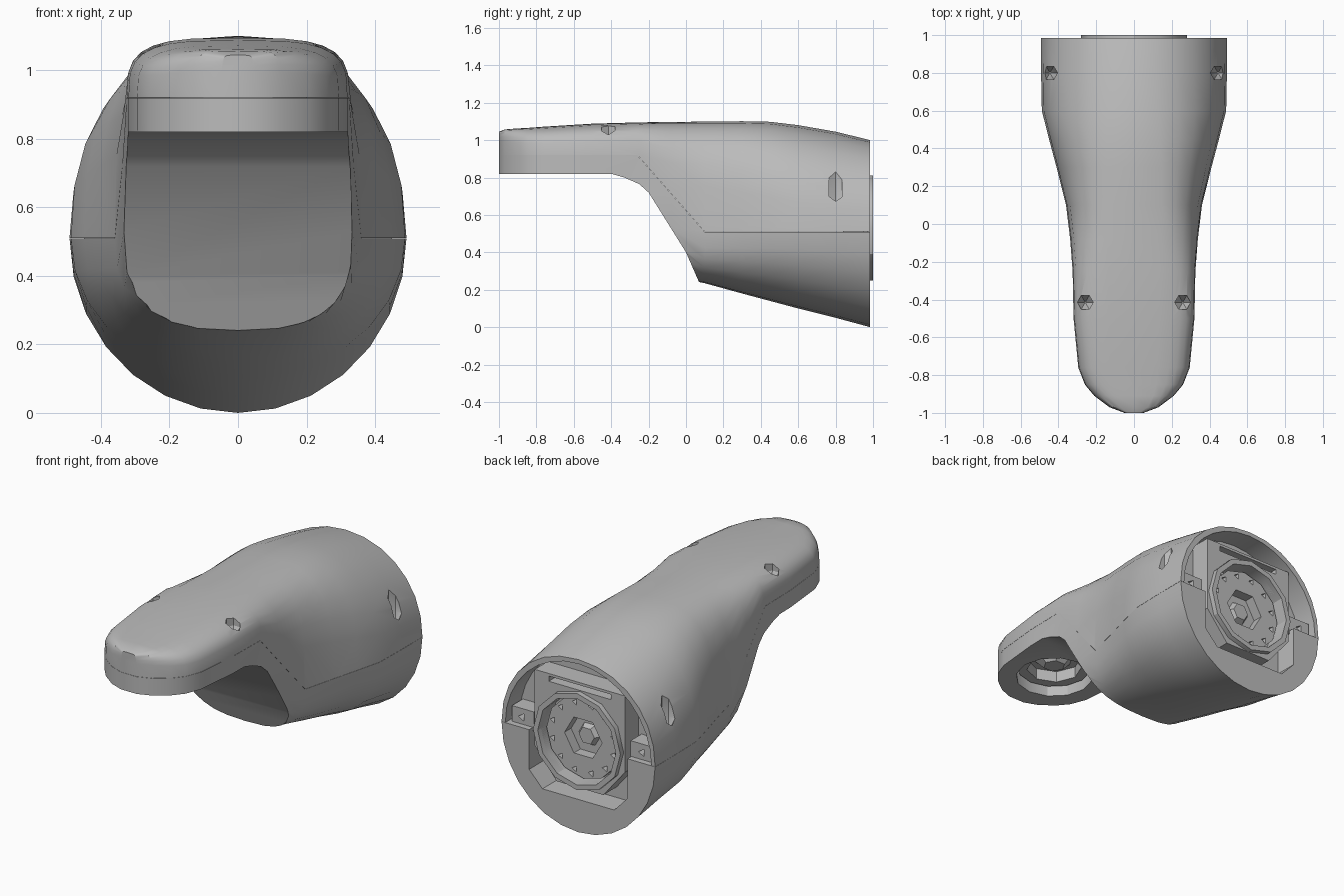
import bpy
import bmesh
import math

if "Cube" in bpy.data.objects:
    bpy.data.objects.remove(bpy.data.objects["Cube"], do_unlink=True)

GREY = (0.5, 0.5, 0.5, 1.0)
mat = bpy.data.materials.new("plain grey")
mat.use_nodes = True
mat.diffuse_color = GREY
bsdf = next(n for n in mat.node_tree.nodes if n.type == 'BSDF_PRINCIPLED')
bsdf.inputs["Base Color"].default_value = GREY
bsdf.inputs["Roughness"].default_value = 0.6


def loft(name, rings):
    """Closed body through equal-length rings of points."""
    bm = bmesh.new()
    loops = [[bm.verts.new(p) for p in ring] for ring in rings]
    n = len(loops[0])
    for a, b in zip(loops, loops[1:]):
        for i in range(n):
            j = (i + 1) % n
            bm.faces.new((a[i], a[j], b[j], b[i]))
    bm.faces.new(loops[0])
    bm.faces.new(loops[-1])
    bmesh.ops.recalc_face_normals(bm, faces=bm.faces)
    mesh = bpy.data.meshes.new(name)
    bm.to_mesh(mesh)
    bm.free()
    mesh.materials.append(mat)
    obj = bpy.data.objects.new(name, mesh)
    bpy.context.collection.objects.link(obj)
    return obj


def prism(name, pts, axis, lo, hi):
    """Polygon extruded along one axis."""
    place = {'x': lambda p, d: (d, p[0], p[1]),
             'y': lambda p, d: (p[0], d, p[1]),
             'z': lambda p, d: (p[0], p[1], d)}[axis]
    return loft(name, [[place(p, d) for p in pts] for d in (lo, hi)])


def rect(x0, x1, z0, z1):
    return [(x0, z0), (x1, z0), (x1, z1), (x0, z1)]


def disc(cx, cy, r, n, turn=0.0):
    return [(cx + r * math.cos(turn + 2 * math.pi * i / n),
             cy + r * math.sin(turn + 2 * math.pi * i / n)) for i in range(n)]


def pit(cx, cy, r, tip, shoulder):
    """Vertical screw pit cutter with a pointed bottom."""
    return loft("pit_cutter", [[(x, y, z) for x, y in disc(cx, cy, k, 6)]
                               for z, k in ((tip, 0.005), (shoulder, r), (1.3, r))])


def cut(obj, cutters):
    """Subtract the cutters one by one and discard them."""
    bpy.context.view_layer.objects.active = obj
    for c in cutters:
        c.hide_render = True
        m = obj.modifiers.new("cut", 'BOOLEAN')
        m.operation = 'DIFFERENCE'
        m.solver = 'EXACT'
        m.object = c
        bpy.ops.object.modifier_apply(modifier=m.name)
        bpy.data.objects.remove(c, do_unlink=True)


def section(y, w, zc, top, bot, nu, nd, n=28):
    """Superellipse ring with separate upper and lower curves."""
    ring = []
    for i in range(n):
        t = 2 * math.pi * i / n
        c, s = math.cos(t), math.sin(t)
        e, h = (nu, top - zc) if s >= 0 else (nd, zc - bot)
        ring.append((w * math.copysign(abs(c) ** (2 / e), c), y,
                     zc + h * math.copysign(abs(s) ** (2 / e), s)))
    return ring


# y, half width, seam height, top, bottom, upper and lower roundness
STATIONS = [
    (-1.00, 0.05, 0.92, 1.045, 0.30, 6.0, 5.0),
    (-0.97, 0.13, 0.92, 1.057, 0.30, 5.0, 5.0),
    (-0.91, 0.21, 0.92, 1.062, 0.30, 4.2, 5.0),
    (-0.85, 0.26, 0.92, 1.065, 0.30, 3.8, 5.0),
    (-0.76, 0.295, 0.92, 1.072, 0.30, 3.5, 5.0),
    (-0.50, 0.32, 0.92, 1.088, 0.30, 3.5, 5.0),
    (-0.25, 0.325, 0.92, 1.095, 0.28, 3.5, 5.0),
    (-0.08, 0.338, 0.72, 1.097, 0.27, 3.5, 3.5),
    (0.10, 0.36, 0.51, 1.099, 0.235, 3.4, 2.6),
    (0.30, 0.41, 0.51, 1.101, 0.18, 2.9, 2.3),
    (0.45, 0.45, 0.51, 1.098, 0.14, 2.6, 2.1),
    (0.60, 0.488, 0.51, 1.080, 0.10, 2.3, 2.05),
    (0.80, 0.492, 0.51, 1.045, 0.05, 2.15, 2.0),
    (0.985, 0.492, 0.51, 1.000, 0.00, 2.1, 2.0),
]
SEAM = [(-1.2, 0.92), (-0.26, 0.92), (0.10, 0.51), (1.2, 0.51)]
GAP = 0.0005


def body(name):
    return loft(name, [section(*s) for s in STATIONS])


def rear_cavity():
    arch = [(0.468 * math.cos(math.pi * i / 16), 0.51 + 0.465 * math.sin(math.pi * i / 16))
            for i in range(17)]
    trough = [(-0.315, 0.51), (-0.315, 0.28), (-0.23, 0.19),
              (0.23, 0.19), (0.315, 0.28), (0.315, 0.51)]
    return prism("cavity_cutter", arch + trough, 'y', 0.85, 1.1)


def nose_socket():
    return prism("socket_cutter", disc(0, -0.68, 0.21, 12), 'z', 0.5, 0.96)


# Upper shell: everything over the seam, with four vertical screw pits
upper = body("upper_shell")
cuts = [prism("below_seam", [(y, z + GAP) for y, z in SEAM] + [(1.2, -0.5), (-1.2, -0.5)],
              'x', -1, 1), rear_cavity(), nose_socket()]
for side in (-1, 1):
    cuts.append(pit(side * 0.445, 0.80, 0.04, 0.63, 0.70))
    cuts.append(pit(side * 0.258, -0.415, 0.042, 0.975, 1.03))
cut(upper, cuts)

# Lower shell: everything under the seam, with the undercut behind the nose
lower = body("lower_shell")
undercut = [(-1.2, 0.82), (-0.40, 0.82), (-0.33, 0.80), (-0.25, 0.765), (-0.20, 0.72),
            (0.0, 0.40), (0.07, 0.24), (0.07, -0.5), (-1.2, -0.5)]
cut(lower, [prism("above_seam", [(y, z - GAP) for y, z in SEAM] + [(1.2, 1.6), (-1.2, 1.6)],
                  'x', -1, 1),
            prism("undercut_cutter", undercut, 'x', -1, 1),
            rear_cavity(), nose_socket()])

# Mounting plate inside the rear opening, with a round well and a slot near its top
plate = prism("mounting_plate", [(-0.29, 0.86), (-0.29, 0.42), (-0.15, 0.25), (0.15, 0.25),
                                 (0.29, 0.42), (0.29, 0.86)], 'y', 0.84, 0.97)
cut(plate, [prism("slot_cutter", rect(-0.2, 0.2, 0.815, 0.845), 'y', 0.88, 1.1),
            prism("well_cutter", disc(0, 0.53, 0.25, 12), 'y', 0.88, 1.1)])

# Raised ring around the well
collar = prism("collar", disc(0, 0.53, 0.28, 12), 'y', 0.90, 1.0)
cut(collar, [prism("collar_cutter", disc(0, 0.53, 0.25, 12), 'y', 0.8, 1.1)])

# Sunken output flange with a hexagonal bore and a ring of bolt holes
flange = prism("output_flange", disc(0, 0.53, 0.235, 12), 'y', 0.84, 0.94)
bores = [prism("bore_cutter", disc(0, 0.53, 0.12, 6), 'y', 0.86, 1.1)]
for x, z in disc(0, 0.53, 0.2, 12, math.pi / 12):
    bores.append(prism("bolt_cutter", disc(x, z, 0.02, 3), 'y', 0.91, 1.1))
cut(flange, bores)
hub = loft("flange_hub", [[(x, y, z) for x, z in disc(0, 0.53, r, 6)]
                          for y, r in ((0.85, 0.085), (0.91, 0.05))])

# Screw bosses at both sides of the plate
bosses = []
for name, side in (("left_boss", 1), ("right_boss", -1)):
    boss = prism(name, rect(side * 0.31, side * 0.45, 0.49, 0.60), 'y', 0.84, 0.95)
    cut(boss, [prism("boss_cutter", disc(side * 0.385, 0.55, 0.025, 3), 'y', 0.90, 1.1)])
    bosses.append(boss)

# Joint ring and faceted hub in the socket under the nose
ring = prism("nose_ring", disc(0, -0.68, 0.2, 12), 'z', 0.875, 0.965)
cut(ring, [prism("ring_cutter", disc(0, -0.68, 0.15, 8), 'z', 0.5, 0.94)])
nose_hub = loft("nose_hub", [[(x, y, z) for x, y in disc(0, -0.68, r, 6)]
                             for z, r in ((0.95, 0.12), (0.89, 0.06))])

for obj in [upper, lower, plate, collar, flange, hub, ring, nose_hub] + bosses:
    bpy.ops.object.select_all(action='DESELECT')
    obj.select_set(True)
    bpy.context.view_layer.objects.active = obj
    bpy.ops.object.shade_smooth_by_angle(angle=math.radians(30))
